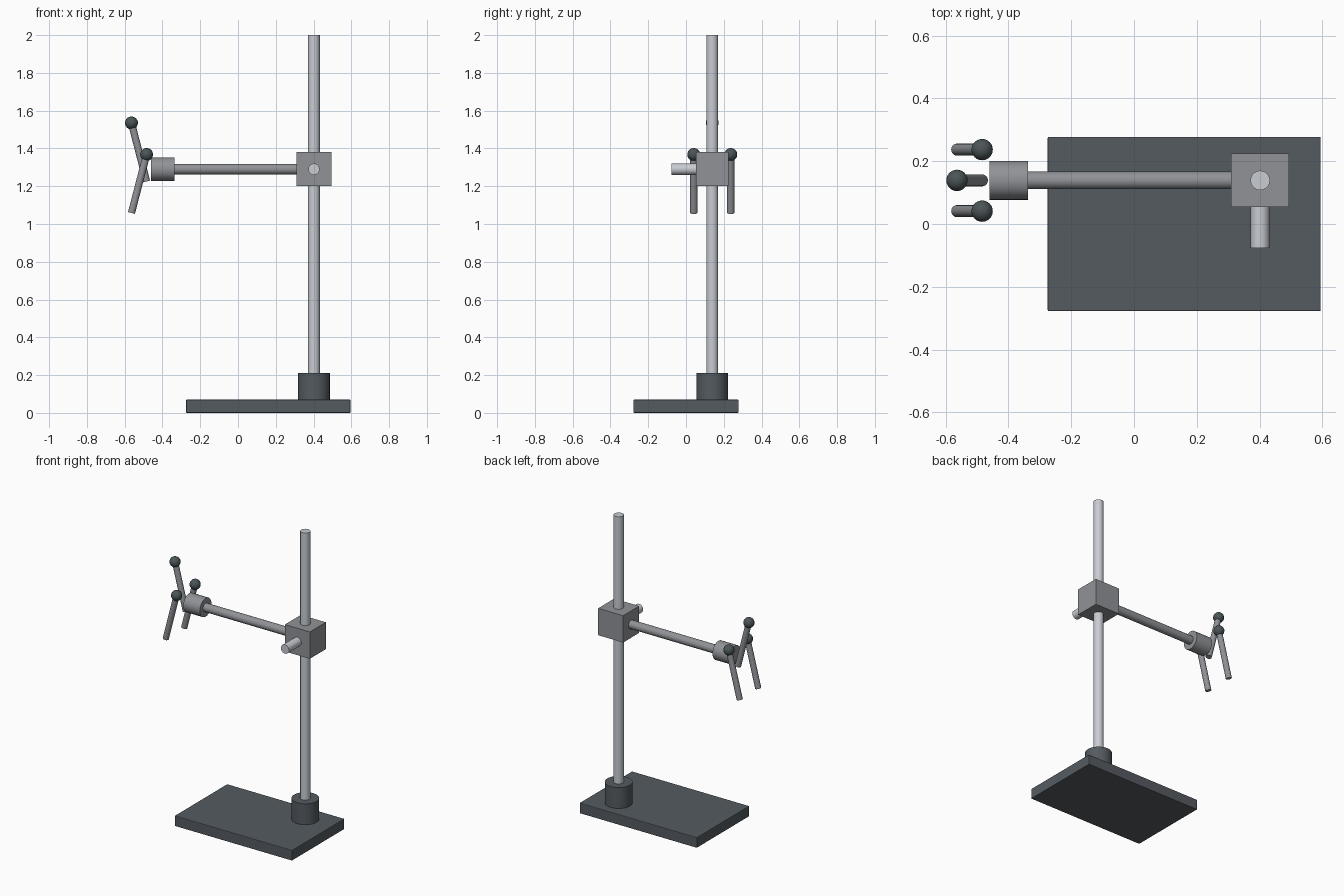
import bpy
from math import radians, sin, cos
from mathutils import Vector

if "Cube" in bpy.data.objects:
    bpy.data.objects.remove(bpy.data.objects["Cube"])


def material(name, rgb):
    m = bpy.data.materials.new(name)
    m.diffuse_color = (*rgb, 1)
    m.use_nodes = True
    m.node_tree.nodes["Principled BSDF"].inputs["Base Color"].default_value = m.diffuse_color
    return m


DARK = material("dark_iron", (0.09, 0.105, 0.12))
STEEL = material("steel", (0.58, 0.61, 0.65))
CAST = material("cast_metal", (0.28, 0.29, 0.31))
CAP = material("rubber", (0.07, 0.09, 0.095))


def finish(name, mat, smooth=True):
    ob = bpy.context.object
    ob.name = name
    ob.data.materials.append(mat)
    if smooth:
        bpy.ops.object.shade_smooth_by_angle(angle=radians(35))
    return ob


def rod(name, a, b, r, mat):
    a, b = Vector(a), Vector(b)
    d = b - a
    bpy.ops.mesh.primitive_cylinder_add(
        vertices=32, radius=r, depth=d.length, location=(a + b) / 2,
        rotation=d.to_track_quat('Z', 'Y').to_euler())
    return finish(name, mat)


def box(name, centre, size, mat, bevel=0.0):
    bpy.ops.mesh.primitive_cube_add(size=1, location=centre)
    bpy.context.object.scale = size
    bpy.ops.object.transform_apply(location=False, rotation=False, scale=True)
    ob = finish(name, mat, smooth=False)
    if bevel:
        mod = ob.modifiers.new("edge", 'BEVEL')
        mod.width = bevel
        mod.segments = 2
    return ob


PX, PY, AZ = 0.402, 0.139, 1.29  # pole position and arm height

# Base plate, collar and upright pole
box("base_plate", (0.16, 0, 0.035), (0.87, 0.556, 0.07), DARK, 0.004)
rod("pole_collar", (PX, PY, 0.06), (PX, PY, 0.21), 0.084, DARK)
rod("upright_pole", (PX, PY, 0.06), (PX, PY, 2.0), 0.031, STEEL)

# Clamp block with its tightening screw
box("clamp_block", (PX, PY, AZ), (0.185, 0.17, 0.18), CAST)
rod("clamp_screw", (PX, PY, AZ), (PX, -0.077, AZ), 0.03, STEEL)

# Horizontal arm and gripper head
rod("arm", (PX, PY, AZ), (-0.40, PY, AZ), 0.028, CAST)
rod("gripper_head", (-0.46, PY, AZ), (-0.337, PY, AZ), 0.062, CAST)

# Fingers with ball tips: middle leans outward, outer pair leans inward
for name, dy, z, lean in (("middle", 0, 1.38, -1),
                          ("front", -0.098, 1.213, 1),
                          ("back", 0.098, 1.213, 1)):
    mid = Vector((-0.524, PY + dy, z))
    half = Vector((lean * sin(radians(14.5)), 0, cos(radians(14.5)))) * 0.16
    rod(name + "_finger", mid - half, mid + half, 0.019, CAST)
    bpy.ops.mesh.primitive_uv_sphere_add(segments=24, ring_count=16,
                                         radius=0.034, location=mid + half)
    finish(name + "_finger_ball", CAP)
